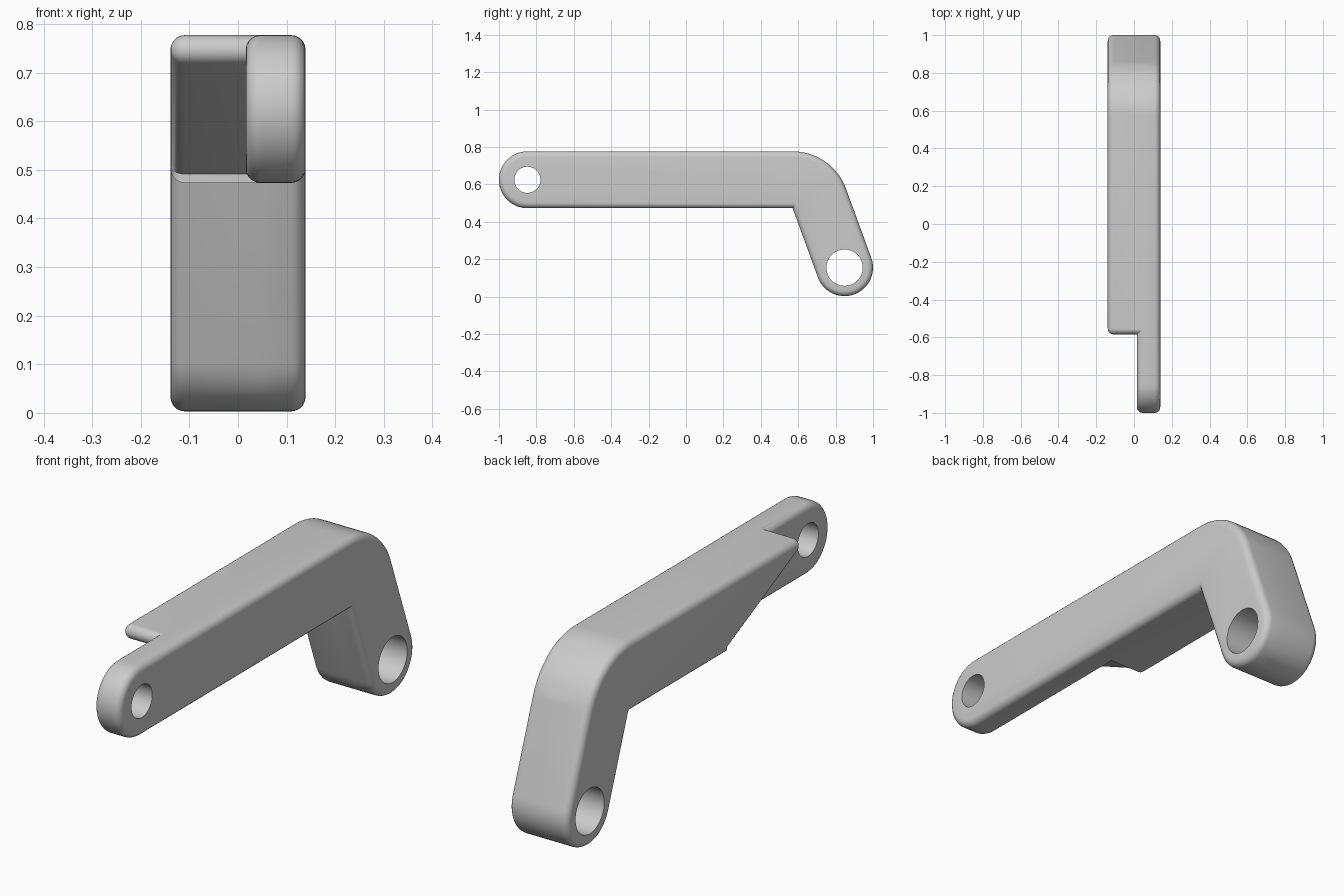
import bpy
import bmesh
from math import cos, sin, radians, pi
from mathutils import Matrix

default = bpy.data.objects.get("Cube")
if default:
    bpy.data.objects.remove(default)

HALF = 0.139      # half width of the lever
FILLET = 0.03     # rounding of the outer edges
R = 0.152         # radius of the rounded ends
EYE = (-0.848, 0.625)
FOOT = (0.848, 0.155)
ELBOW = (0.57, 0.473)

steel = bpy.data.materials.new("plain grey")
steel.use_nodes = True
grey = (0.6, 0.6, 0.6, 1)
steel.diffuse_color = grey
steel.node_tree.nodes["Principled BSDF"].inputs["Base Color"].default_value = grey


def arc(center, radius, start, end, steps):
    angles = [radians(start + (end - start) * i / steps) for i in range(steps + 1)]
    return [(center[0] + radius * cos(a), center[1] + radius * sin(a)) for a in angles]


def add_object(name, bm):
    bmesh.ops.recalc_face_normals(bm, faces=bm.faces[:])
    mesh = bpy.data.meshes.new(name)
    bm.to_mesh(mesh)
    bm.free()
    mesh.materials.append(steel)
    obj = bpy.data.objects.new(name, mesh)
    bpy.context.collection.objects.link(obj)
    return obj


def slab(name, outline, x0, x1, rounded):
    """Extrude a side outline from x0 to x1, rounding the rims at the listed x."""
    bm = bmesh.new()
    face = bm.faces.new([bm.verts.new((x0, y, z)) for y, z in outline])
    result = bmesh.ops.extrude_face_region(bm, geom=[face])
    moved = [v for v in result["geom"] if isinstance(v, bmesh.types.BMVert)]
    bmesh.ops.translate(bm, verts=moved, vec=(x1 - x0, 0, 0))
    rims = [e for e in bm.edges
            if any(all(abs(v.co.x - x) < 1e-4 for v in e.verts) for x in rounded)]
    bmesh.ops.bevel(bm, geom=rims, offset=FILLET, offset_type='OFFSET', segments=5,
                    profile=0.5, affect='EDGES', clamp_overlap=False)
    return add_object(name, bm)


def pin(name, center, radius):
    bm = bmesh.new()
    turn = Matrix.Translation((0, *center)) @ Matrix.Rotation(pi / 2, 4, 'Y')
    bmesh.ops.create_cone(bm, cap_ends=True, segments=48, radius1=radius,
                          radius2=radius, depth=1, matrix=turn)
    return add_object(name, bm)


# Shared outline: elbow bend, rounded foot and inner corner
bent_leg = arc(ELBOW, 2 * R, 90, 20, 16) + arc(FOOT, R, 20, -160, 28) + [ELBOW]

# Thin full-length plate with the eye at its front end
lever = slab("bent_lever", arc(EYE, R, 270, 90, 28) + bent_leg,
             HALF - 0.123, HALF, (HALF - 0.123, HALF))

# Thick body, its front end undercut along a slope
undercut = arc((-0.553, 0.746), 0.031, 244, 90, 12)
body = slab("thick_body", undercut + bent_leg + [(-0.1, 0.473), (-0.1, 0.491)],
            -HALF, HALF - 0.093, (-HALF,))

# Join the body and drill both holes
tools = [(body, 'UNION'),
         (pin("eye_hole_cutter", EYE, 0.07), 'DIFFERENCE'),
         (pin("foot_hole_cutter", FOOT, 0.097), 'DIFFERENCE')]
for tool, operation in tools:
    tool.hide_render = True
    mod = lever.modifiers.new(tool.name, 'BOOLEAN')
    mod.object = tool
    mod.operation = operation
    mod.solver = 'EXACT'

bpy.ops.object.select_all(action='DESELECT')
lever.select_set(True)
bpy.context.view_layer.objects.active = lever
for tool, _ in tools:
    bpy.ops.object.modifier_apply(modifier=tool.name)
    bpy.data.objects.remove(tool)
bpy.ops.object.shade_smooth_by_angle(angle=radians(30))
